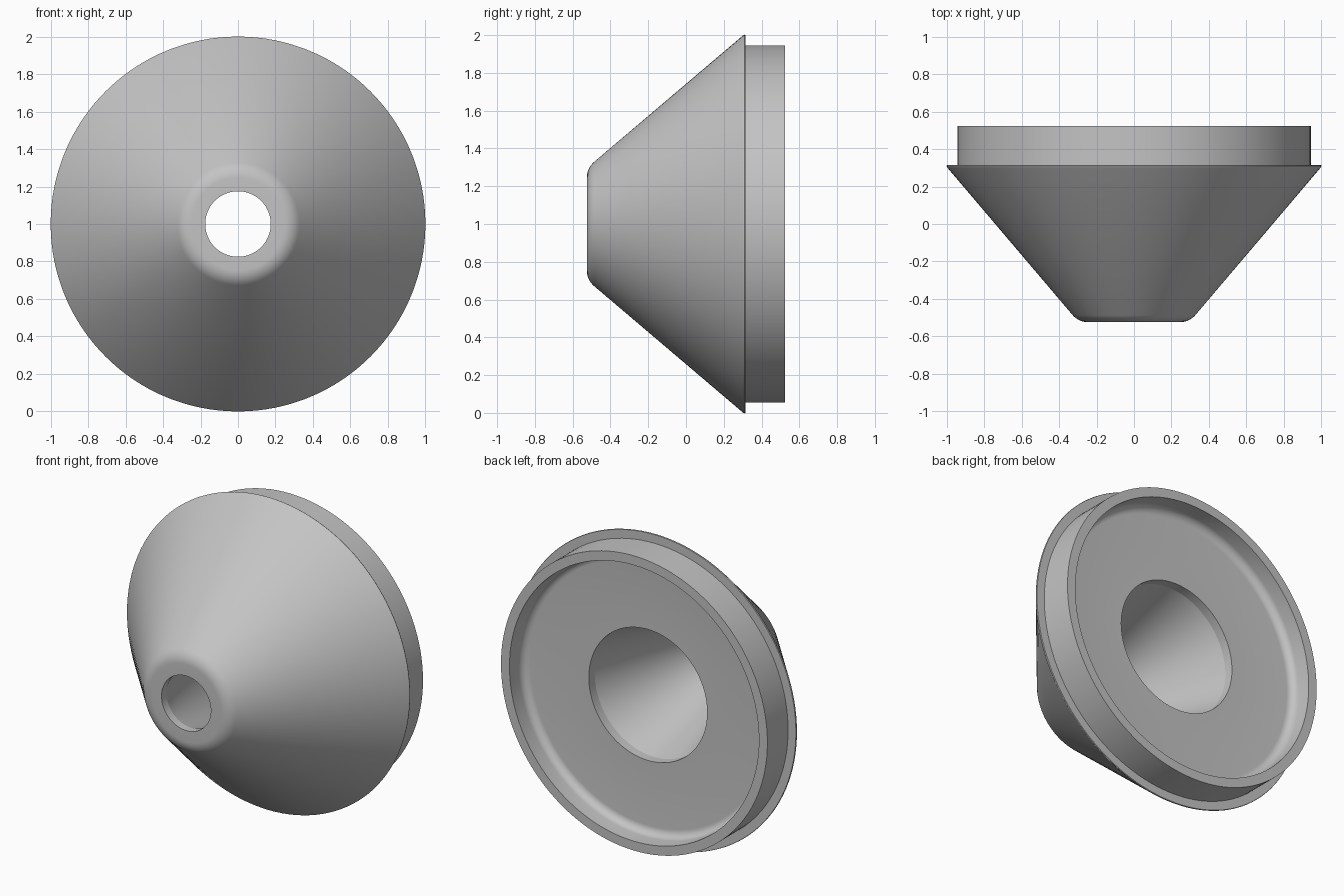
import bpy, bmesh, math
from mathutils import Vector, Matrix

if "Cube" in bpy.data.objects:
    bpy.data.objects.remove(bpy.data.objects["Cube"])

SEGMENTS = 128

grey = bpy.data.materials.new("light grey")
grey.diffuse_color = (0.55, 0.55, 0.55, 1)
grey.use_nodes = True
grey.node_tree.nodes["Principled BSDF"].inputs["Base Color"].default_value = grey.diffuse_color


def fillet(prev, corner, nxt, t, steps=7):
    """Rounded corner: circular arc starting and ending t away from the corner."""
    c = Vector(corner)
    a = (Vector(prev) - c).normalized()
    b = (Vector(nxt) - c).normalized()
    half = a.angle(b) / 2
    centre = c + (a + b).normalized() * (t / math.cos(half))
    start, end = c + a * t - centre, c + b * t - centre
    sweep = start.angle_signed(end)
    # angle_signed is clockwise positive, so rotate the other way
    return [tuple(centre + Matrix.Rotation(-sweep * i / steps, 2) @ start)
            for i in range(steps + 1)]


def lathe(name, profile):
    """Spin a closed (radius, y) profile about the y axis, standing at z = 1."""
    bm = bmesh.new()
    rings = []
    for k in range(SEGMENTS):
        a = 2 * math.pi * k / SEGMENTS
        rings.append([bm.verts.new((r * math.cos(a), y, 1 + r * math.sin(a)))
                      for r, y in profile])
    n = len(profile)
    for k in range(SEGMENTS):
        p, q = rings[k], rings[(k + 1) % SEGMENTS]
        for i in range(n):
            j = (i + 1) % n
            bm.faces.new((p[i], p[j], q[j], q[i]))
    bmesh.ops.recalc_face_normals(bm, faces=bm.faces)
    mesh = bpy.data.meshes.new(name)
    bm.to_mesh(mesh)
    bm.free()
    mesh.materials.append(grey)
    obj = bpy.data.objects.new(name, mesh)
    bpy.context.collection.objects.link(obj)
    bpy.context.view_layer.objects.active = obj
    obj.select_set(True)
    bpy.ops.object.shade_smooth_by_angle(angle=math.radians(15))
    return obj


# front bore, rounded nose, cone and thin flange edge
profile = [(0.175, -0.525)]
profile += fillet((0.175, -0.525), (0.296, -0.525), (0.995, 0.298), 0.05)
profile += fillet((0.296, -0.525), (1.002, 0.306), (1.002, 0.315), 0.005, 3)
profile += [(1.0, 0.315)]
# rear collar and its recess with a rounded floor corner
profile += [(0.945, 0.315), (0.945, 0.525), (0.885, 0.525)]
profile += fillet((0.885, 0.525), (0.885, 0.385), (0.42, 0.385), 0.05)
# rear bore step, then the tapered passage back to the front bore
profile += [(0.42, 0.385), (0.42, 0.325), (0.175, -0.475)]

lathe("conical_nozzle", profile)
